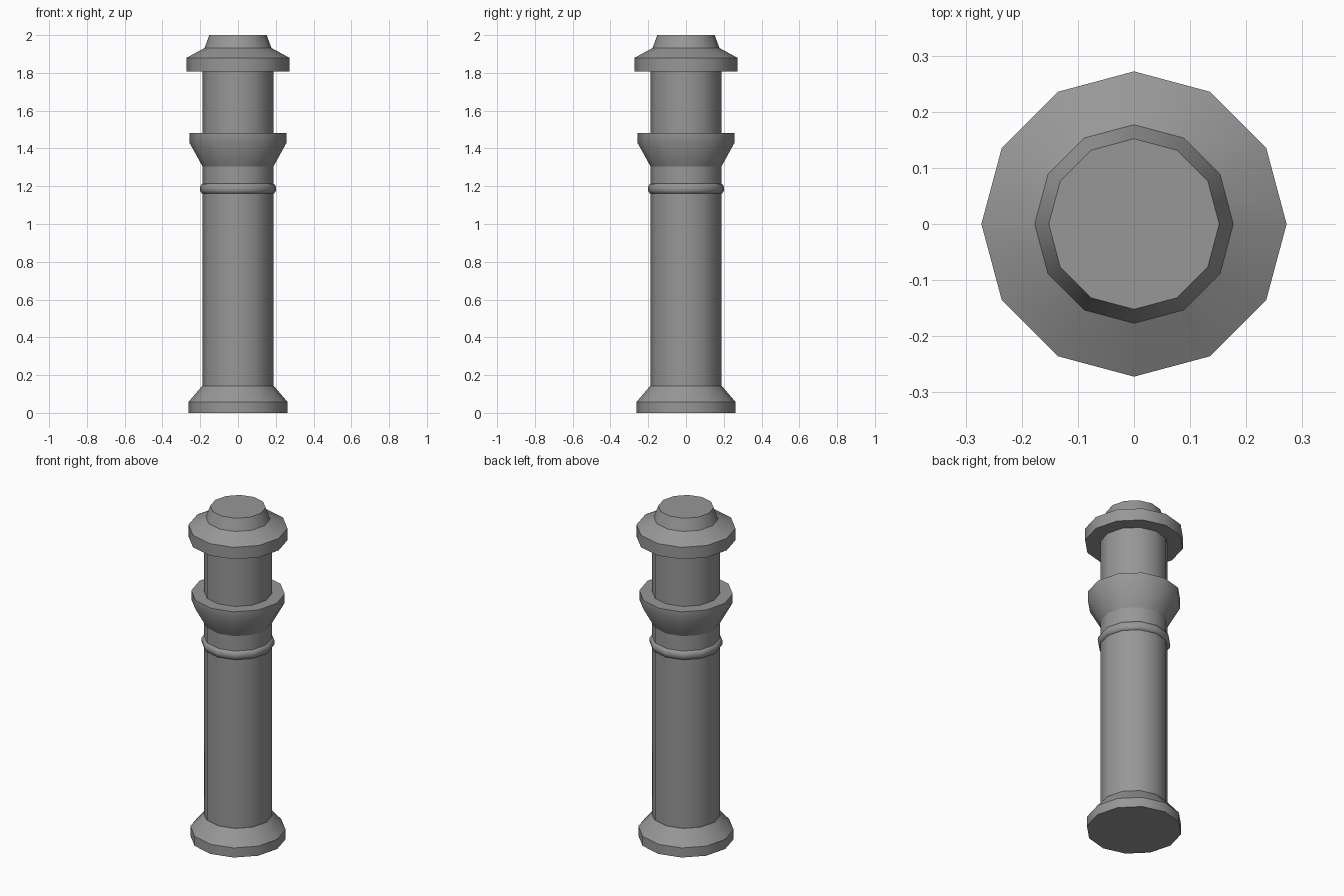
import bpy
import math

SIDES = 12

if "Cube" in bpy.data.objects:
    bpy.data.objects.remove(bpy.data.objects["Cube"], do_unlink=True)

stone = bpy.data.materials.new("grey_stone")
stone.use_nodes = True
GREY = (0.31, 0.31, 0.31, 1)
stone.diffuse_color = GREY
stone.node_tree.nodes["Principled BSDF"].inputs["Base Color"].default_value = GREY


def turned(name, profile):
    """Turn a (radius, height) profile around z and close both ends."""
    verts, faces = [], []
    for r, z in profile:
        for i in range(SIDES):
            a = math.tau * i / SIDES
            verts.append((r * math.cos(a), r * math.sin(a), z))
    for k in range(len(profile) - 1):
        for i in range(SIDES):
            j = (i + 1) % SIDES
            low, high = k * SIDES, (k + 1) * SIDES
            faces.append((low + i, low + j, high + j, high + i))
    faces.append(tuple(reversed(range(SIDES))))
    faces.append(tuple(range(len(verts) - SIDES, len(verts))))
    mesh = bpy.data.meshes.new(name)
    mesh.from_pydata(verts, [], faces)
    mesh.materials.append(stone)
    obj = bpy.data.objects.new(name, mesh)
    bpy.context.collection.objects.link(obj)
    bpy.ops.object.select_all(action="DESELECT")
    obj.select_set(True)
    bpy.context.view_layer.objects.active = obj
    bpy.ops.object.shade_smooth_by_angle(angle=math.radians(35))
    return obj


# Flared foot
turned("base", [(0.262, 0), (0.262, 0.058), (0.19, 0.142)])

# Straight column running up into the cap
turned("shaft", [(0.187, 0.1), (0.187, 1.84)])

# Rounded band: half circle profile
band = [(0.182 + 0.02 * math.cos(t), 1.187 + 0.028 * math.sin(t))
        for t in (math.radians(-90 + 30 * n) for n in range(7))]
turned("ring", band)

# Funnel-shaped collar with a flat ledge
turned("collar", [(0.185, 1.3), (0.257, 1.43), (0.257, 1.483)])

# Cap: overhanging rim, sloped shoulder and tapered knob
turned("cap", [(0.272, 1.808), (0.272, 1.88), (0.177, 1.932), (0.152, 2.0)])
